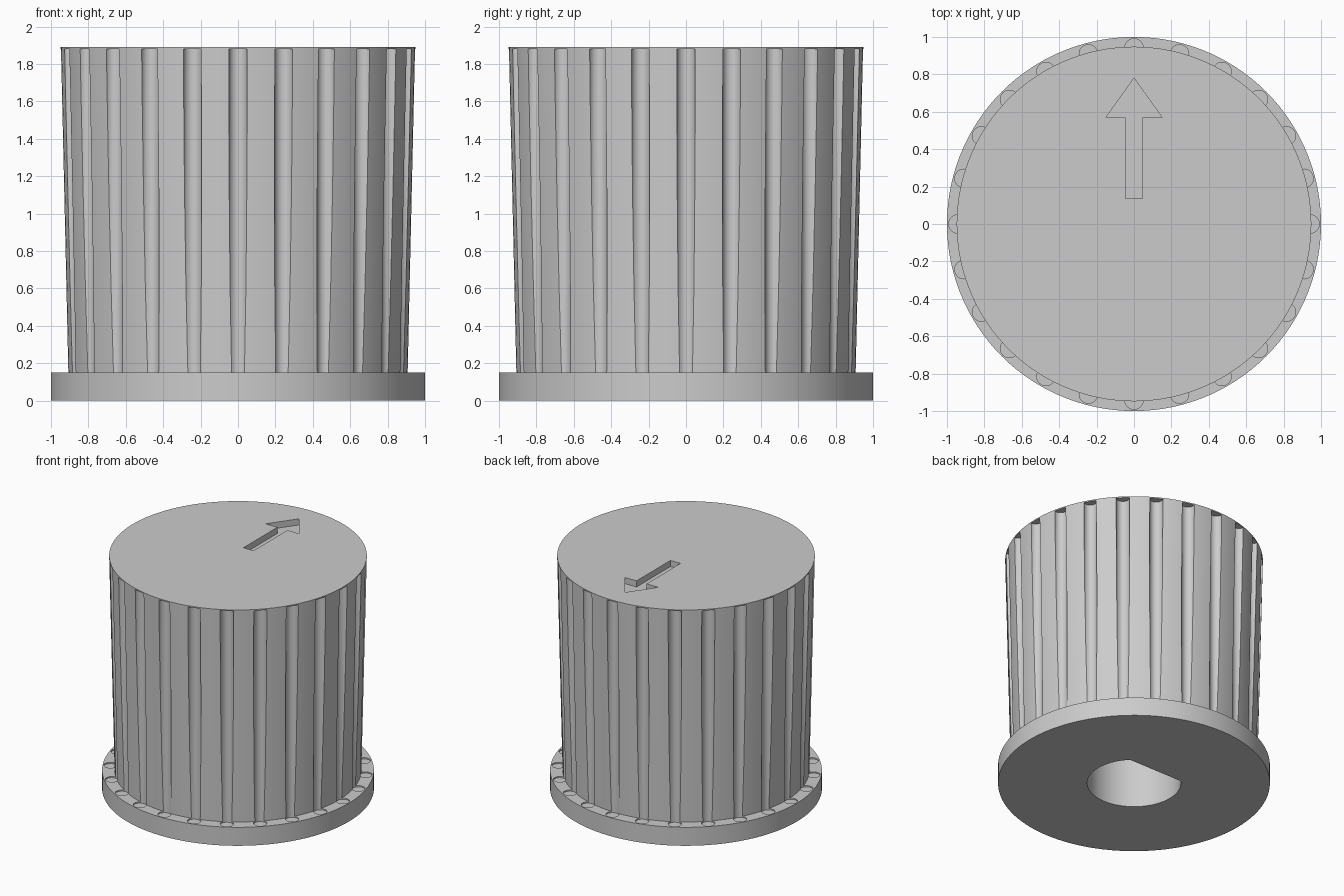
import bpy, bmesh, math

cube = bpy.data.objects.get("Cube")
if cube:
    bpy.data.objects.remove(cube, do_unlink=True)

grey = bpy.data.materials.new("light_grey_plastic")
grey.use_nodes = True
colour = (0.6, 0.6, 0.6, 1)
grey.diffuse_color = colour
grey.node_tree.nodes["Principled BSDF"].inputs["Base Color"].default_value = colour


def make_object(name, bm):
    bmesh.ops.recalc_face_normals(bm, faces=bm.faces)
    mesh = bpy.data.meshes.new(name)
    bm.to_mesh(mesh)
    bm.free()
    mesh.materials.append(grey)
    obj = bpy.data.objects.new(name, mesh)
    bpy.context.collection.objects.link(obj)
    return obj


def circle(radius, count, cx=0, cy=0):
    return [(cx + radius * math.cos(math.tau * i / count),
             cy + radius * math.sin(math.tau * i / count)) for i in range(count)]


def loft(bm, outlines):
    """Skin a stack of (z, outline) sections and cap both ends."""
    rings = [[bm.verts.new((x, y, z)) for x, y in pts] for z, pts in outlines]
    for low, high in zip(rings, rings[1:]):
        for i in range(len(low)):
            j = (i + 1) % len(low)
            bm.faces.new((low[i], low[j], high[j], high[i]))
    bm.faces.new(rings[0][::-1])
    bm.faces.new(rings[-1])


def cut(target, cutter):
    cutter.hide_render = True
    mod = target.modifiers.new("cut", 'BOOLEAN')
    mod.operation = 'DIFFERENCE'
    mod.solver = 'EXACT'
    mod.object = cutter
    bpy.context.view_layer.objects.active = target
    bpy.ops.object.modifier_apply(modifier=mod.name)
    bpy.data.objects.remove(cutter, do_unlink=True)


# Flared knob body standing on a wide flange
bm = bmesh.new()
profile = [(1, 0), (1, 0.15), (0.908, 0.15), (0.948, 1.89)]
loft(bm, [(z, circle(r, 120)) for r, z in profile])
knob = make_object("knob_body", bm)

# Vertical grip grooves, stopping just under the top and dipping into the flange
bm = bmesh.new()
for k in range(24):
    a = math.tau * k / 24
    ring = circle(0.049, 24, 0.942 * math.cos(a), 0.942 * math.sin(a))
    loft(bm, [(0.14, ring), (1.88, ring)])
cut(knob, make_object("groove_cutters", bm))

# Sunken pointer arrow on the top
half = [(0.045, 0.135), (0.045, 0.57), (0.15, 0.57)]
arrow = half + [(0, 0.78)] + [(-x, y) for x, y in reversed(half)]
bm = bmesh.new()
loft(bm, [(1.84, arrow), (2, arrow)])
cut(knob, make_object("arrow_cutter", bm))

# D-shaped shaft socket in the underside
flat = 0.245
start = math.pi - math.asin(flat / 0.345)
sweep = math.pi + 2 * math.asin(flat / 0.345)
socket = [(0.345 * math.cos(start + sweep * i / 48),
           0.345 * math.sin(start + sweep * i / 48)) for i in range(49)]
bm = bmesh.new()
loft(bm, [(-0.1, socket), (1.3, socket)])
cut(knob, make_object("socket_cutter", bm))

# Smooth round walls, crisp rims
bpy.ops.object.select_all(action='DESELECT')
knob.select_set(True)
bpy.context.view_layer.objects.active = knob
bpy.ops.object.shade_smooth_by_angle(angle=math.radians(30))
